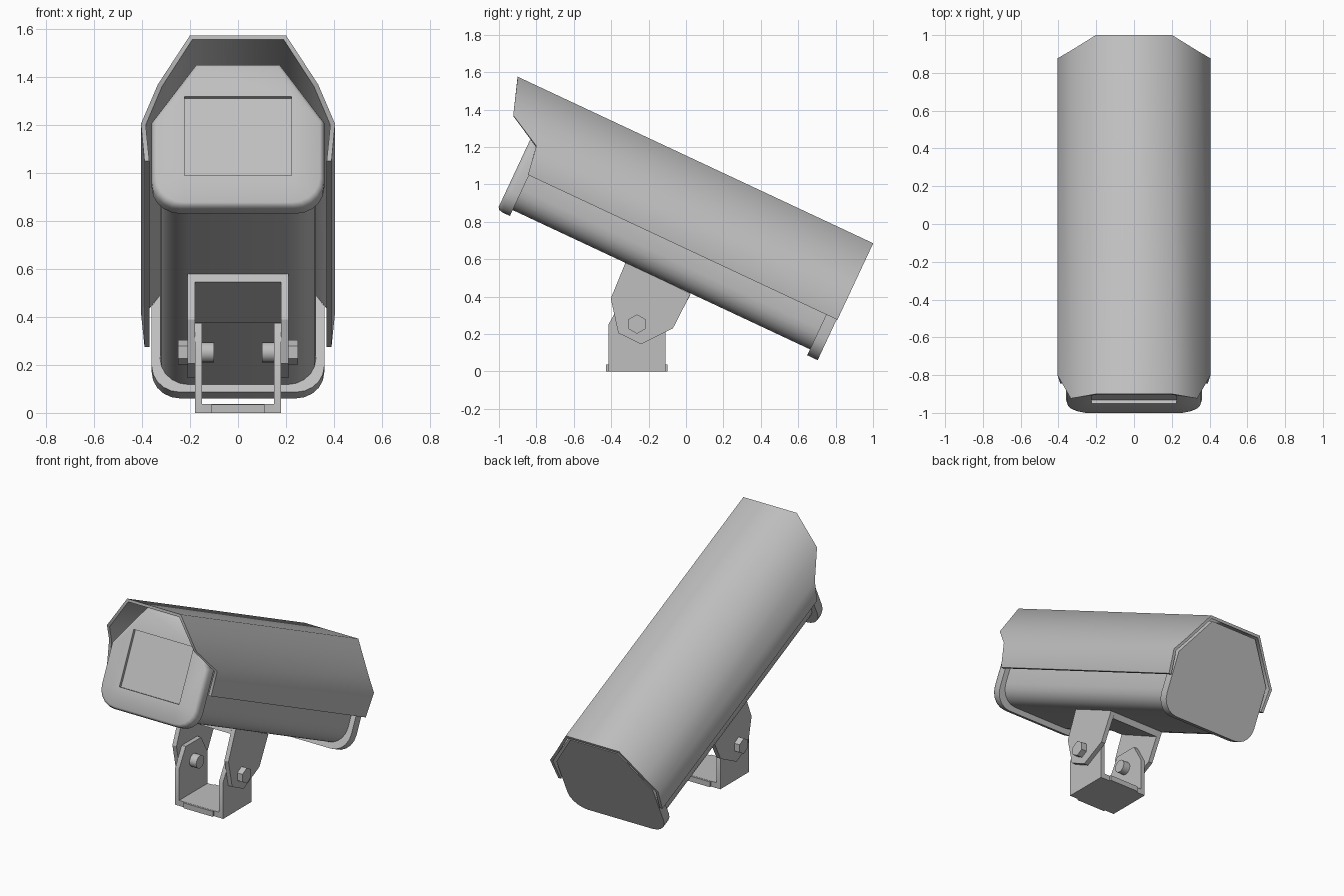
import bpy, bmesh, math
from mathutils import Vector

if "Cube" in bpy.data.objects:
    bpy.data.objects.remove(bpy.data.objects["Cube"])

TILT = -math.radians(25.1)

grey = bpy.data.materials.new("light_grey")
grey.use_nodes = True
GREY = (0.52, 0.52, 0.52, 1)
grey.diffuse_color = GREY
grey.node_tree.nodes["Principled BSDF"].inputs["Base Color"].default_value = GREY


def finish(name, bm, angle=40, tilt=0.0):
    bmesh.ops.recalc_face_normals(bm, faces=bm.faces)
    mesh = bpy.data.meshes.new(name)
    bm.to_mesh(mesh)
    bm.free()
    obj = bpy.data.objects.new(name, mesh)
    bpy.context.collection.objects.link(obj)
    mesh.materials.append(grey)
    obj.rotation_euler.x = tilt
    bpy.ops.object.select_all(action="DESELECT")
    obj.select_set(True)
    bpy.context.view_layer.objects.active = obj
    bpy.ops.object.shade_smooth_by_angle(angle=math.radians(angle))
    return obj


def bridge(bm, a, b):
    for i in range(len(a)):
        j = (i + 1) % len(a)
        bm.faces.new((a[i], a[j], b[j], b[i]))


def section(inset):
    """Housing outline: chamfered top, rounded bottom corners."""
    w, bottom, r = 0.36 - inset, 0.353 + inset, 0.12
    half = [(0.177 - inset * 0.5, 1.013 - inset), (w, 0.75 - inset * 0.5)]
    for k in range(6):
        a = math.radians(18 * k)
        half.append((w - r + r * math.cos(a), bottom + r - r * math.sin(a)))
    return half + [(-x, z) for x, z in reversed(half)]


def loft(bm, rings):
    """Skin (y, inset) rings of the housing outline; return first and last."""
    loops = [[bm.verts.new((x, y, z)) for x, z in section(i)] for y, i in rings]
    for a, b in zip(loops, loops[1:]):
        bridge(bm, a, b)
    return loops[0], loops[-1]


# Housing tube and rear cap
for name, rings in (("housing", [(-1.22, 0.035), (0.58, 0.035)]),
                    ("rear_cap", [(0.55, 0), (0.612, 0)])):
    bm = bmesh.new()
    for end in loft(bm, rings):
        bm.faces.new(end)
    finish(name, bm, 40, TILT)

# Front bezel with recessed window
bm = bmesh.new()
front, back = loft(bm, [(-1.28, 0.018), (-1.272, 0.006), (-1.25, 0), (-1.205, 0)])
bm.faces.new(back)
corners = [(-0.224, 0.494), (0.224, 0.494), (0.224, 0.858), (-0.224, 0.858)]
rim = [bm.verts.new((x, -1.28, z)) for x, z in corners]
pane = [bm.verts.new((x, -1.26, z)) for x, z in corners]
bridge(bm, rim, pane)
bm.faces.new(pane)
edges = []
for loop in (front, rim):
    for i, v in enumerate(loop):
        edges.append(bm.edges.get((v, loop[i - 1])))
bmesh.ops.triangle_fill(bm, edges=edges, use_beauty=True, normal=Vector((0, -1, 0)))
finish("front_bezel", bm, 50, TILT)

# Sun hood: a bent sheet with a stepped front edge, as (x, z, front y)
outer = [(0.2, 1.045, -1.483), (0.335, 0.848, -1.417),
         (0.405, 0.752, -1.236), (0.39, 0.593, -1.211)]
inner = [(0.191, 1.027, -1.478), (0.317, 0.842, -1.412),
         (0.385, 0.748, -1.236), (0.37, 0.593, -1.211)]
bm = bmesh.new()


def hood_row(pts, rear):
    pts = pts + [(-x, z, y) for x, z, y in reversed(pts)]
    return [bm.verts.new((x, 0.616 if rear else y, z)) for x, z, y in pts]


# Rows start at the centre right, so order them edge to edge across the top
rows = [hood_row(list(reversed(p)), r) for p, r in
        ((outer, False), (outer, True), (inner, True), (inner, False))]
for k in range(4):
    a, b = rows[k], rows[(k + 1) % 4]
    for i in range(len(a) - 1):
        bm.faces.new((a[i], a[i + 1], b[i + 1], b[i]))
for i in (0, -1):
    bm.faces.new([row[i] for row in rows])
finish("sun_hood", bm, 62, TILT)


def plate(name, pts, x0, x1):
    """Flat (y, z) outline extruded between two x positions."""
    bm = bmesh.new()
    a, b = [[bm.verts.new((x, y, z)) for y, z in pts] for x in (x0, x1)]
    bridge(bm, a, b)
    bm.faces.new(a)
    bm.faces.new(b)
    return finish(name, bm, 30)


def bolt_part(name, x0, x1, radius, sides):
    pts = []
    for k in range(sides):
        a = 2 * math.pi * k / sides
        pts.append((-0.262 + radius * math.sin(a), 0.253 + radius * math.cos(a)))
    plate(name, pts, x0, x1)


# Mounting bracket: upper yoke, lower yoke and hinge bolts
upper_arm = [(-0.322, 0.585), (-0.402, 0.39), (-0.362, 0.205),
             (-0.24, 0.145), (-0.07, 0.23), (0.025, 0.415)]
lower_arm = [(-0.415, 0), (-0.415, 0.25), (-0.345, 0.375),
             (-0.18, 0.375), (-0.11, 0.25), (-0.11, 0)]
for side, s in (("left", 1), ("right", -1)):
    plate(side + "_upper_arm", upper_arm, s * 0.18, s * 0.21)
    plate(side + "_lower_arm", lower_arm, s * 0.15, s * 0.18)
    bolt_part(side + "_bolt_head", s * 0.205, s * 0.25, 0.052, 6)
    bolt_part(side + "_bolt_end", s * 0.1, s * 0.16, 0.043, 16)
plate("upper_yoke_bridge", [(-0.322, 0.585), (-0.338, 0.547),
                            (0.008, 0.378), (0.025, 0.415)], -0.18, 0.18)
plate("base_plate", [(-0.415, 0), (-0.415, 0.037),
                     (-0.11, 0.037), (-0.11, 0)], -0.15, 0.15)
plate("base_tab", [(-0.427, 0), (-0.427, 0.036),
                   (-0.098, 0.036), (-0.098, 0)], -0.11, 0.11)
